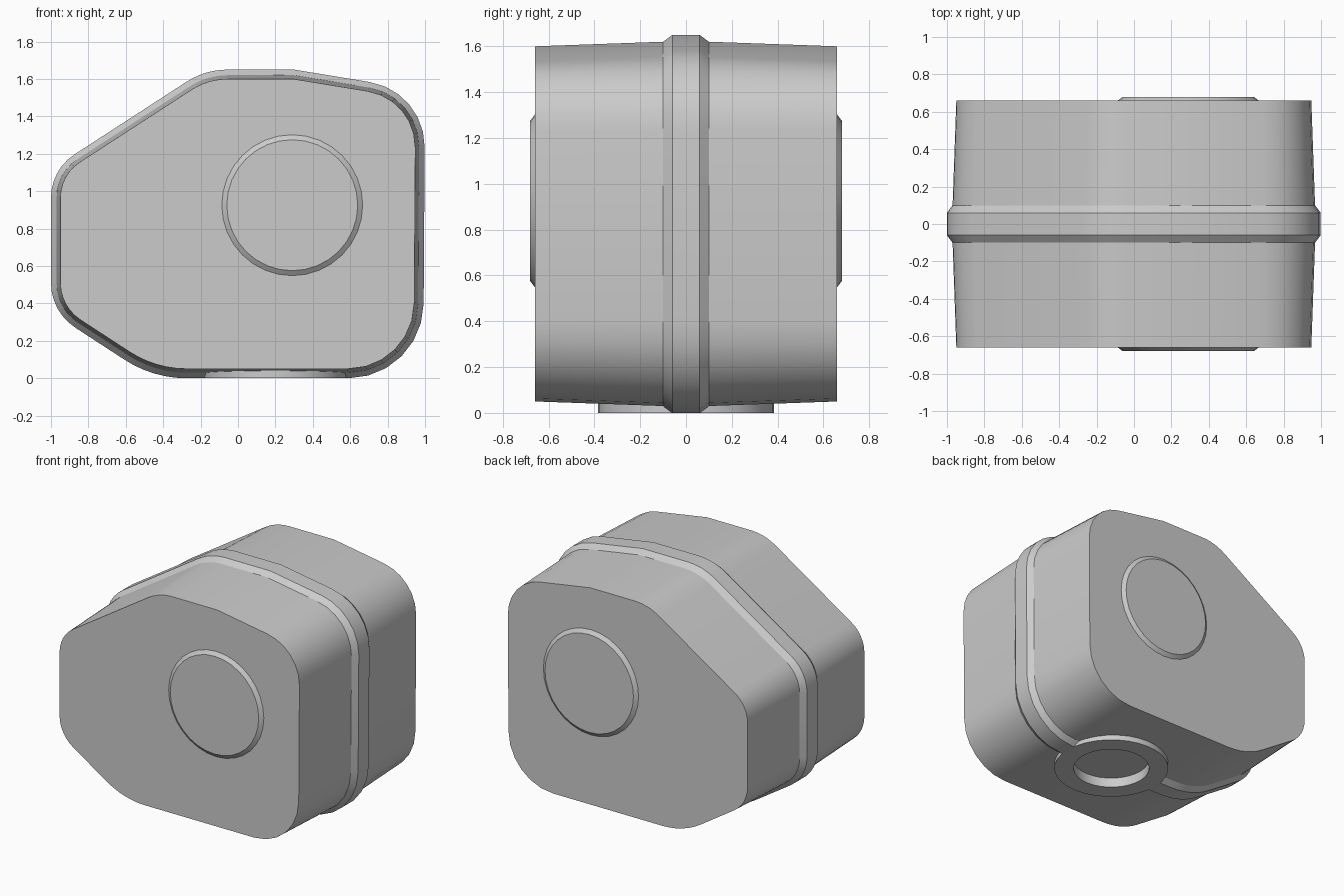
import bpy, bmesh, math
from mathutils import Vector, Matrix
from mathutils.geometry import interpolate_bezier

cube = bpy.data.objects.get("Cube")
if cube:
    bpy.data.objects.remove(cube, do_unlink=True)

grey = bpy.data.materials.new("plain grey")
grey.use_nodes = True
COLOUR = (0.6, 0.6, 0.6, 1)
grey.diffuse_color = COLOUR
grey.node_tree.nodes["Principled BSDF"].inputs["Base Color"].default_value = COLOUR


def finish(bm, name):
    bmesh.ops.recalc_face_normals(bm, faces=bm.faces)
    mesh = bpy.data.meshes.new(name)
    bm.to_mesh(mesh)
    bm.free()
    mesh.materials.append(grey)
    obj = bpy.data.objects.new(name, mesh)
    bpy.context.collection.objects.link(obj)
    return obj


def cylinder(name, r1, r2, depth, matrix, segments=32):
    bm = bmesh.new()
    bmesh.ops.create_cone(bm, cap_ends=True, segments=segments, radius1=r1,
                          radius2=r2, depth=depth, matrix=matrix)
    return finish(bm, name)


def smooth(obj):
    bpy.ops.object.select_all(action="DESELECT")
    obj.select_set(True)
    bpy.context.view_layer.objects.active = obj
    bpy.ops.object.shade_smooth_by_angle(angle=math.radians(28))


def rounded(corners, steps=7):
    """Round each (x, z, tangent length) corner with a circular arc."""
    out = []
    for i, (x, z, t) in enumerate(corners):
        p = Vector((x, z))
        a = (Vector(corners[i - 1][:2]) - p).normalized()
        b = (Vector(corners[(i + 1) % len(corners)][:2]) - p).normalized()
        if t == 0:
            out.append(p)
            continue
        turn = math.pi - a.angle(b)
        handle = 4 / 3 * math.tan(turn / 4) * t / math.tan(turn / 2)
        s, e = p + a * t, p + b * t
        arc = interpolate_bezier(s, s - a * handle, e - b * handle, e, steps)
        out += [Vector(v[:2]) for v in arc]
    return out


def inset(points, d):
    """Shift a clockwise outline inwards by d, mitring the joints."""
    out = []
    for i, p in enumerate(points):
        u = (p - points[i - 1]).normalized()
        v = (points[(i + 1) % len(points)] - p).normalized()
        n1, n2 = Vector((u.y, -u.x)), Vector((v.y, -v.x))
        out.append(p + (n1 + n2) * d / (1 + n1.dot(n2)))
    return out


# Housing: rounded outline lofted front to back, with a raised middle rib
outline = rounded([
    (-1, 0.355, 0.155), (-1, 1.115, 0.15), (-0.175, 1.65, 0.12), (0.3, 1.65, 0),
    (1, 1.535, 0.3), (0.99, 0, 0.4), (-0.455, 0, 0.18)])
bm = bmesh.new()
rings = []
for y, d in [(-0.66, 0.05), (-0.1, 0.03), (-0.06, 0), (0.06, 0), (0.1, 0.03), (0.66, 0.05)]:
    rings.append([bm.verts.new((p.x, y, p.y)) for p in inset(outline, d)])
for r, s in zip(rings, rings[1:]):
    for i in range(len(r)):
        bm.faces.new((r[i - 1], r[i], s[i], s[i - 1]))
bm.faces.new(rings[0])
bm.faces.new(rings[-1])
housing = finish(bm, "housing")

# Bottom collar around the round socket
collar = cylinder("bottom_collar", 0.385, 0.385, 0.08, Matrix.Translation((0.2, 0, 0.04)))

# Socket hole cut through the collar into the housing
cutter = cylinder("socket_cutter", 0.255, 0.255, 0.2, Matrix.Translation((0.2, 0, -0.03)))
cutter.hide_render = True
for obj in (housing, collar):
    mod = obj.modifiers.new("socket", "BOOLEAN")
    mod.operation = "DIFFERENCE"
    mod.solver = "EXACT"
    mod.object = cutter
    bpy.context.view_layer.objects.active = obj
    bpy.ops.object.modifier_apply(modifier=mod.name)
bpy.data.objects.remove(cutter, do_unlink=True)

# Raised round bosses on the front and back faces
bosses = []
for name, side in (("front_boss", -1), ("back_boss", 1)):
    place = Matrix.Translation((0.29, side * 0.665, 0.925)) @ Matrix.Rotation(
        -side * math.pi / 2, 4, "X")
    bosses.append(cylinder(name, 0.39, 0.35, 0.03, place))

for obj in [housing, collar] + bosses:
    smooth(obj)
